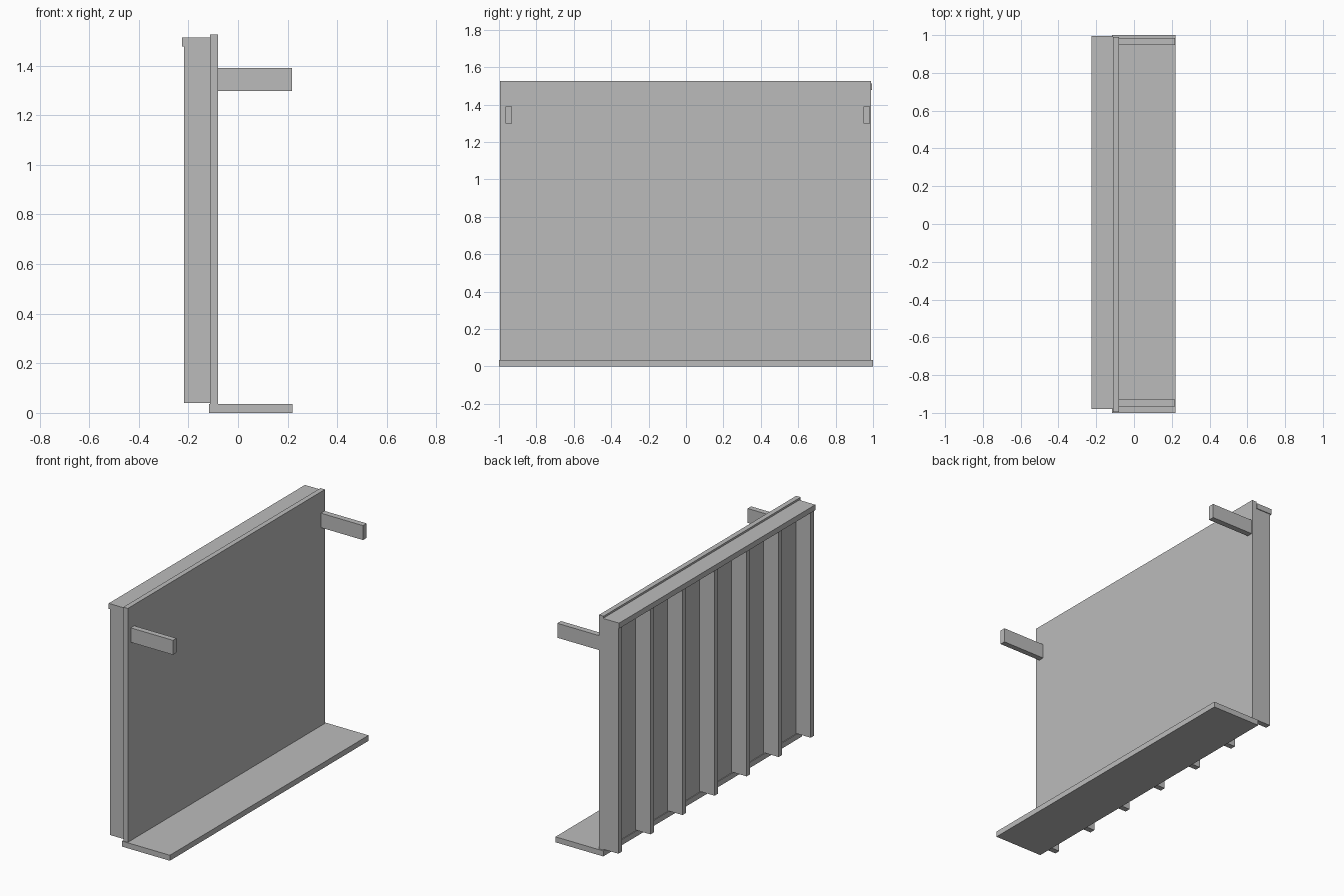
import bpy

if "Cube" in bpy.data.objects:
    bpy.data.objects.remove(bpy.data.objects["Cube"], do_unlink=True)

# Single flat grey
grey = bpy.data.materials.new("plain_grey")
grey.use_nodes = True
colour = (0.5, 0.5, 0.5, 1)
grey.diffuse_color = colour
grey.node_tree.nodes["Principled BSDF"].inputs["Base Color"].default_value = colour


def box(name, x, y, z):
    """Box spanning the given (low, high) range on each axis."""
    bpy.ops.mesh.primitive_cube_add(size=1)
    ob = bpy.context.object
    ob.name = name
    spans = (x, y, z)
    ob.location = [(a + b) / 2 for a, b in spans]
    ob.scale = [b - a for a, b in spans]
    bpy.ops.object.transform_apply(location=True, rotation=False, scale=True)
    ob.data.materials.append(grey)
    return ob


# Floor plate and upright panel
box("floor_plate", (-0.117, 0.22), (-1, 1), (0, 0.035))
box("wall_panel", (-0.112, -0.08), (-0.995, 0.99), (0.035, 1.525))

# Cap rail along the back of the panel
box("cap_rail", (-0.225, -0.112), (-0.98, 0.995), (1.478, 1.513))

# Seven evenly spaced stiffening ribs
RIBS, THICK = 7, 0.035
FIRST, LAST = -0.98, 0.955
for i in range(RIBS):
    y = FIRST + (LAST - FIRST) * i / (RIBS - 1)
    box(f"rib_{i + 1}", (-0.217, -0.112), (y, y + THICK), (0.04, 1.478))

# Two arms reaching out over the floor plate
for name, y in (("front_arm", (-0.965, -0.93)), ("rear_arm", (0.948, 0.985))):
    box(name, (-0.08, 0.217), y, (1.298, 1.39))
